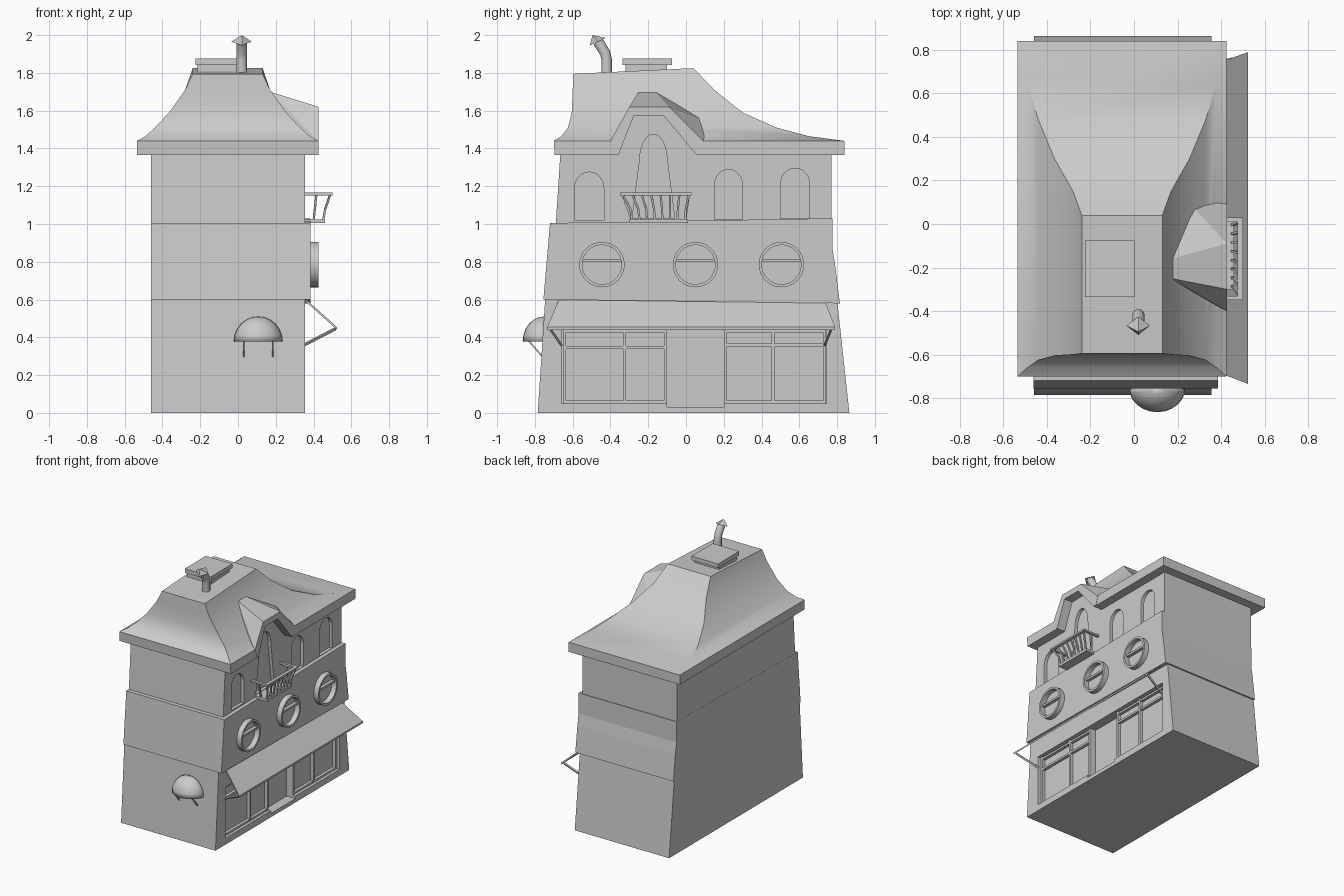
import bpy, bmesh, math
from mathutils import Vector

if "Cube" in bpy.data.objects:
    bpy.data.objects.remove(bpy.data.objects["Cube"])


def finish(name, bm, smooth=False):
    bmesh.ops.recalc_face_normals(bm, faces=bm.faces)
    me = bpy.data.meshes.new(name)
    bm.to_mesh(me)
    bm.free()
    ob = bpy.data.objects.new(name, me)
    bpy.context.collection.objects.link(ob)
    if smooth:
        bpy.ops.object.select_all(action='DESELECT')
        ob.select_set(True)
        bpy.context.view_layer.objects.active = ob
        bpy.ops.object.shade_smooth_by_angle(angle=math.radians(32))
    return ob


def loft(name, rings, caps=True, smooth=False):
    bm = bmesh.new()
    vs = [[bm.verts.new(p) for p in r] for r in rings]
    n = len(vs[0])
    pairs = list(zip(vs, vs[1:])) + ([] if caps else [(vs[-1], vs[0])])
    for a, b in pairs:
        for i in range(n):
            bm.faces.new((a[i], a[(i + 1) % n], b[(i + 1) % n], b[i]))
    if caps:
        bm.faces.new(vs[0])
        bm.faces.new(vs[-1])
    return finish(name, bm, smooth)


def prism(name, yz, x0, x1):
    return loft(name, [[(x, y, z) for y, z in yz] for x in (x0, x1)])


def box(name, x0, x1, y0, y1, z0, z1):
    return prism(name, [(y0, z0), (y1, z0), (y1, z1), (y0, z1)], x0, x1)


def rod(name, pts, r, n=6, smooth=False):
    pts = [Vector(p) for p in pts]
    rings = []
    for i, p in enumerate(pts):
        d = (pts[min(i + 1, len(pts) - 1)] - pts[max(i - 1, 0)]).normalized()
        u = d.cross(Vector((1, 0, 0)) if abs(d.x) < .9 else Vector((0, 1, 0))).normalized()
        v = d.cross(u)
        rings.append([p + r * (math.cos(t) * u + math.sin(t) * v)
                      for t in [2 * math.pi * (k + .5) / n for k in range(n)]])
    return loft(name, rings, smooth=smooth)


def hull(name, pts):
    bm = bmesh.new()
    for p in pts:
        bm.verts.new(p)
    bmesh.ops.convex_hull(bm, input=bm.verts)
    return finish(name, bm)


def cut(ob, cutters):
    for c in cutters:
        c.hide_render = True
        m = ob.modifiers.new("cut", 'BOOLEAN')
        m.operation, m.solver, m.object = 'DIFFERENCE', 'EXACT', c
        bpy.context.view_layer.objects.active = ob
        bpy.ops.object.modifier_apply(modifier=m.name)


XB, XF = -0.46, 0.355   # plain side and shop side of the house

# three leaning storeys
ground = prism("ground_floor", [(-.785, 0), (.865, 0), (.80, .60), (-.745, .61)], XB, XF)
middle = prism("middle_floor", [(-.755, .60), (.815, .58), (.79, .78), (.775, .87), (.775, 1.03),
                                (-.72, 1.005)], XB - .001, .385)
upper = prism("upper_floor", [(-.69, .99), (.77, .99), (.77, 1.375), (-.665, 1.375)], XB, XF)

# roof: eaves band and flared hip, lofted from rectangles (z, x0, x1, y0, y1)
sizes = [(1.365, -.535, .425, -.695, .84), (1.44, -.535, .425, -.70, .84), (1.465, -.49, .38, -.66, .65),
         (1.51, -.44, .33, -.625, .48), (1.59, -.365, .255, -.605, .30),
         (1.71, -.28, .17, -.60, .15), (1.825, -.24, .13, -.595, .04)]
rings = [[(x0, y0, z - (.03 if z > 1.8 else 0)), (x1, y0, z - (.03 if z > 1.8 else 0)), (x1, y1, z), (x0, y1, z)]
         for z, x0, x1, y0, y1 in sizes]
roof = loft("roof", rings, smooth=True)

# dormer over the balcony
dormer = hull("dormer", [(.427, -.40, 1.44), (.427, -.30, 1.62), (.427, -.09, 1.62), (.427, .10, 1.43),
                         (.17, -.25, 1.70), (.17, -.16, 1.70), (.25, .10, 1.55),
                         (.427, -.37, 1.37), (.427, .08, 1.37), (.2, -.3, 1.38), (.25, .09, 1.38)])

# opening under the raised eave
eave_cut = prism("eave_cutter", [(-.36, 1.3), (-.36, 1.36), (-.275, 1.575), (-.12, 1.575), (.06, 1.36), (.06, 1.3)],
                 XF, .6)
cut(roof, [eave_cut])
cut(dormer, [eave_cut])


# arched window recesses
def arch(y0, y1, z0, spring, top, inset=0):
    c, r = (y0 + y1) / 2, (y1 - y0) / 2 - inset
    pts = [(y0, z0), (y1, z0)]
    pts += [(c + r * math.cos(t), spring + (top - spring) * math.sin(t))
            for t in [math.pi * k / 12 for k in range(13)]]
    return prism("arch_cutter", pts, XF - .025, .6)


tall = arch(-.285, -.06, 1.03, 1.34, 1.475, .04)
arches = [arch(-.59, -.435, 1.02, 1.19, 1.275), arch(.15, .30, 1.025, 1.20, 1.29),
          arch(.50, .655, 1.03, 1.21, 1.295)]
cut(upper, arches + [tall])
cut(roof, [tall])
cut(dormer, [tall])

# shop window recess and deeper doorway
shop_cut = box("shop_cutter", XF - .045, .6, -.66, .745, .05, .45)
door_cut = box("door_cutter", XF - .075, .6, -.10, .20, .03, .45)
cut(ground, [shop_cut, door_cut])
for c in [eave_cut, tall, shop_cut, door_cut] + arches:
    bpy.data.objects.remove(c)

# window frames
for y0, y1, ym, zb in ((-.65, -.10, -.325, .345), (.20, .74, .46, .36)):
    for y in (y0, ym - .008, y1 - .016):
        box("window_post", XF - .05, XF - .02, y, y + .016, .05, .45)
    for z in (.05, zb - .008, .425):
        box("window_rail", XF - .05, XF - .022, y0, y1, z, z + .016)

# round windows with a cross bar
for y in (-.445, .05, .505):
    ring = lambda r, x: [(x, y + r * math.cos(a), .785 + r * math.sin(a))
                         for a in [2 * math.pi * k / 32 for k in range(32)]]
    loft("porthole_frame", [ring(.12, .37), ring(.12, .425), ring(.104, .425), ring(.104, .37)],
         caps=False, smooth=True)
    box("porthole_bar", .37, .41, y - .106, y + .106, .798, .814)

# awning sheet with end braces
hull("awning", [(x, y, z + dz) for x, z, ys in ((.355, .592, (-.67, .73)), (.525, .44, (-.735, .79)))
                for y in ys for dz in (0, .014)])
for ya, yb in ((-.66, -.72), (.735, .77)):
    rod("awning_brace", [(.35, ya, .36), (.515, yb, .445)], .009, 4)

# domed hood on the end wall with two struts
bm = bmesh.new()
bmesh.ops.create_uvsphere(bm, u_segments=24, v_segments=12, radius=1)
for co, no in (((0, 0, 0), (0, 0, -1)), ((0, 0, 0), (0, 1, 0))):
    bmesh.ops.bisect_plane(bm, geom=bm.verts[:] + bm.edges[:] + bm.faces[:], dist=1e-4,
                           plane_co=co, plane_no=no, clear_outer=True)
for v in bm.verts:
    v.co = Vector((.107 + .13 * v.co.x, -.752 - .113 * abs(v.co.y), .378 + .132 * v.co.z))
hood = finish("side_hood", bm, True)
hood.modifiers.new("thickness", 'SOLIDIFY').thickness = .008
for x in (.03, .185):
    rod("hood_strut", [(x, -.75, .285), (x, -.835, .385)], .006, 4)

# balcony: floor, flared rail and splayed posts
box("balcony_floor", .34, .46, -.30, .01, 1.005, 1.025)
box("balcony_rail_front", .475, .50, -.35, .03, 1.152, 1.166)
for y in (-.35, .01):
    box("balcony_rail_side", .34, .49, y, y + .02, 1.152, 1.166)
for k in range(8):
    t = k / 7
    y0, y1 = -.285 + .28 * t, -.335 + .35 * t
    rod("balcony_post", [(.45, y0, 1.015), (.462, y0 + (y1 - y0) * .2, 1.08), (.488, y1, 1.156)], .008, 4)
for y0, y1 in ((-.285, -.335), (-.005, .015)):
    rod("balcony_side_post", [(.40, y0, 1.015), (.415, y1, 1.156)], .008, 4)

# roof hatch
box("hatch_base", -.215, -.005, -.32, -.10, 1.79, 1.845)
box("hatch_lid", -.225, .005, -.335, -.075, 1.843, 1.875)

# bent stove pipe with a tilted pyramid cap
rod("stove_pipe", [(.02, -.42, 1.78), (.02, -.42, 1.87), (.02, -.428, 1.905), (.02, -.465, 1.965)], .029, 12, True)
hull("pipe_cap", [(.02, -.51, 1.945), (.02, -.425, 1.985), (-.035, -.467, 1.965), (.073, -.467, 1.965),
                  (.02, -.495, 2.0)])
